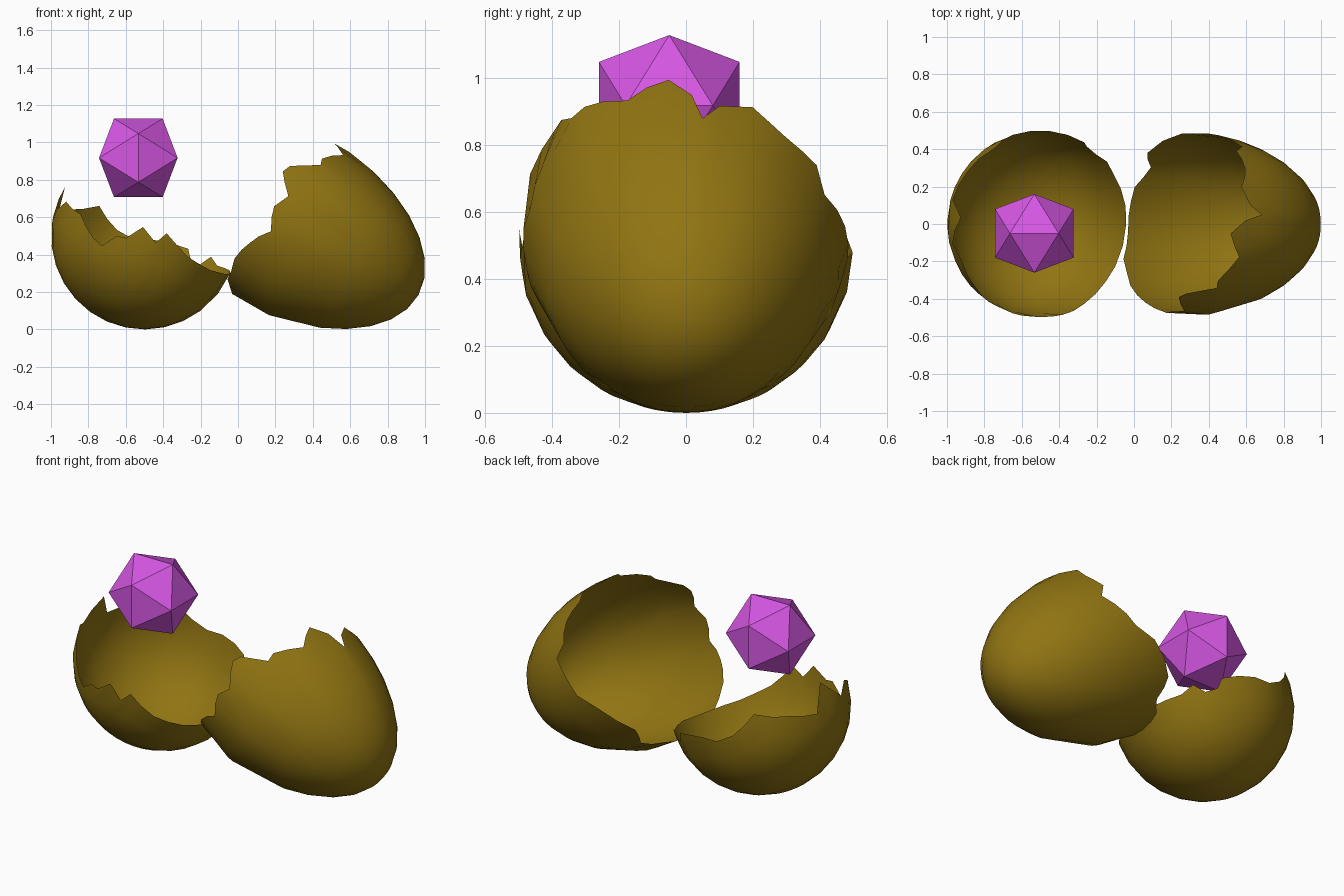
import bpy, bmesh, random
from math import radians, sin, cos, acos

random.seed(4)
cube = bpy.data.objects.get("Cube")
if cube:
    bpy.data.objects.remove(cube)


def material(name, color):
    mat = bpy.data.materials.new(name)
    mat.use_nodes = True
    mat.diffuse_color = color
    mat.node_tree.nodes["Principled BSDF"].inputs["Base Color"].default_value = color
    return mat


def add_object(name, bm, mat, location, smooth=False, tilt=0):
    mesh = bpy.data.meshes.new(name)
    for face in bm.faces:
        face.smooth = smooth
    bm.to_mesh(mesh)
    bm.free()
    mesh.materials.append(mat)
    obj = bpy.data.objects.new(name, mesh)
    bpy.context.collection.objects.link(obj)
    obj.location = location
    obj.rotation_euler.y = radians(tilt)
    return obj


def fill_rim(rim, max_step=14):
    """Add slightly uneven points where the crack points are far apart."""
    points = []
    for (a, h), (b, k) in zip(rim, rim[1:] + rim[:1]):
        gap = (b - a) % 360
        count = int(gap // max_step) + 1
        for i in range(count):
            f = i / count
            jitter = random.uniform(-.012, .012) if i else 0
            points.append((radians(a + gap * f), h + (k - h) * f + jitter))
    return points


def shell(name, mat, location, tilt, radius, depth, taper, rim):
    """Open egg shell: rounded end down, cracked edge at heights given by rim."""
    bm = bmesh.new()
    columns = []
    pole = bm.verts.new((0, 0, -depth))
    for theta, height in fill_rim(rim):
        edge = acos(-height / (radius if height > 0 else depth))
        rings = [radians(a) for a in range(12, 61, 12)]
        rings += [(rings[-1] + edge) / 2, edge]
        column = []
        for phi in rings:
            c = cos(phi)
            rho = radius * sin(phi) * (1 - taper * max(c, 0))
            z = -c * (depth if c > 0 else radius)
            column.append(bm.verts.new((rho * cos(theta), rho * sin(theta), z)))
        columns.append(column)
    for a, b in zip(columns, columns[1:] + columns[:1]):
        bm.faces.new((pole, b[0], a[0]))
        for j in range(len(a) - 1):
            bm.faces.new((a[j], b[j], b[j + 1], a[j + 1]))
    return add_object(name, bm, mat, location, True, tilt)


gold = material("dark gold", (.28, .175, .006, 1))
violet = material("bright violet", (.68, .095, .78, 1))

# Rim points: angle around the shell in degrees, height of the broken edge
blunt_rim = [(-168, -.06), (-156, 0), (-136, -.03), (-128, -.08), (-113, -.14),
             (-106, -.06), (-100, -.05), (-93, .04), (-82, -.01), (-78, .06),
             (-59, -.01), (-27, -.02), (0, 0), (33, .01), (42, .04), (48, -.02),
             (56, -.02), (61, .03), (84, 0), (95, -.04), (107, -.03), (125, .05),
             (136, 0), (165, -.08), (176, .07)]
pointed_rim = [(-175, .12), (-156, .18), (-133, .2), (-123, .19), (-115, .17),
               (-100, .1), (-85, .15), (-75, .11), (-60, .2), (-54, .18),
               (-44, .04), (-38, .05), (-30, .01), (-21, -.04), (-6, .03),
               (2, -.06), (6, -.17), (12, -.1), (24, -.06), (38, -.12),
               (54, -.12), (62, -.19), (90, -.1), (102, 0), (128, .1),
               (142, .03), (156, .1)]

# Two halves of the broken egg
shell("blunt_shell_half", gold, (-.5, 0, .5), 23.6, .5, .5, 0, blunt_rim)
shell("pointed_shell_half", gold, (.305, 0, .55), -61, .494, .755, .08, pointed_rim)

# Floating gem: icosahedron from three golden rectangles
bm = bmesh.new()
for s in (-.13, .13):
    for l in (-.21, .21):
        for corner in ((s, 0, l), (l, s, 0), (0, l, s)):
            bm.verts.new(corner)
bmesh.ops.convex_hull(bm, input=bm.verts[:])
bmesh.ops.recalc_face_normals(bm, faces=bm.faces[:])
add_object("floating_gem", bm, violet, (-.533, -.05, .917))
